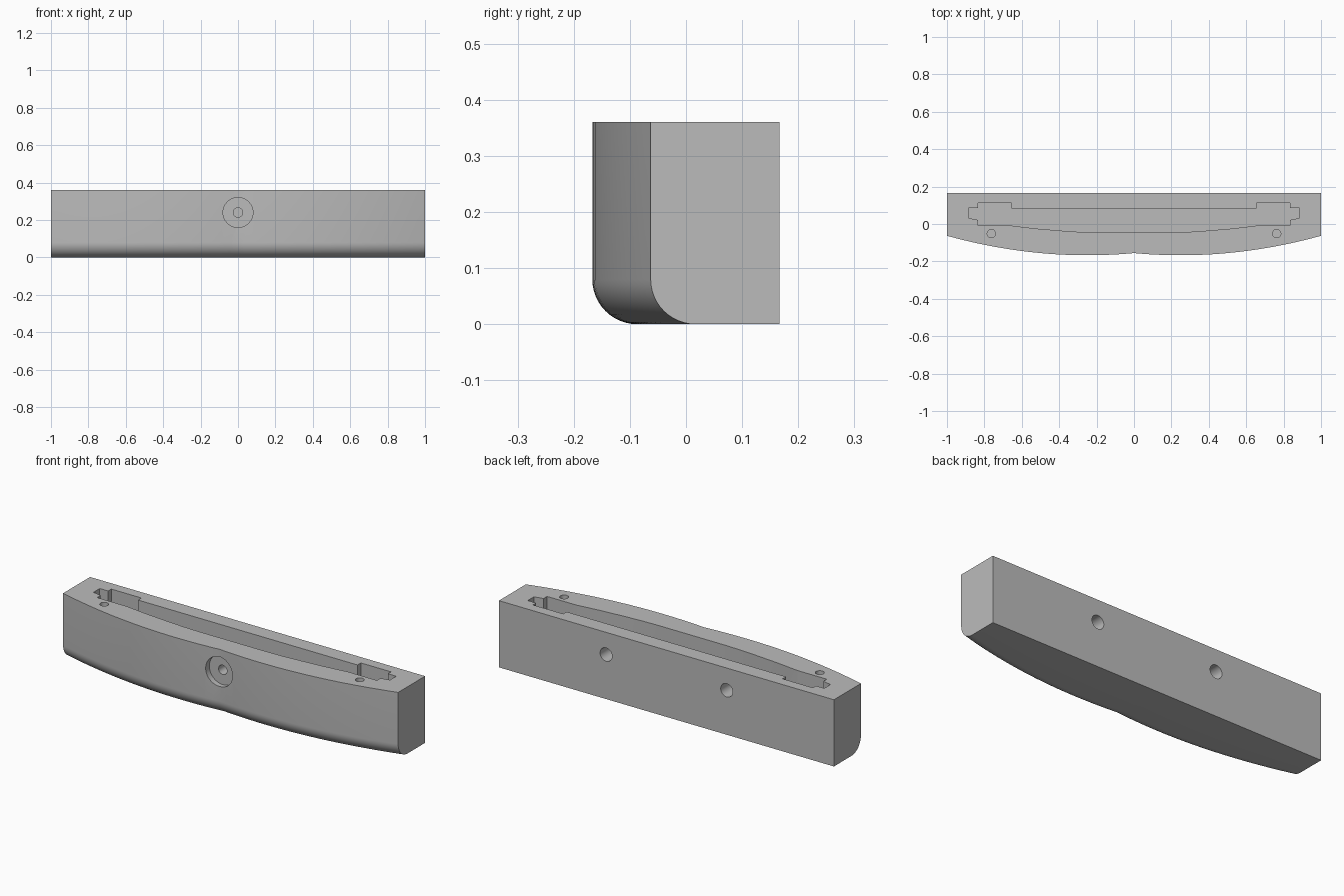
import bpy, bmesh, math
from mathutils import Matrix

cube = bpy.data.objects.get("Cube")
if cube:
    bpy.data.objects.remove(cube, do_unlink=True)

HEIGHT, BACK, FILLET = 0.36, 0.167, 0.08
HOLE_Z = 0.24

grey = bpy.data.materials.new("light grey")
grey.use_nodes = True
grey.diffuse_color = (0.5, 0.5, 0.5, 1)
grey.node_tree.nodes["Principled BSDF"].inputs["Base Color"].default_value = (0.5, 0.5, 0.5, 1)


def make_object(name, bm):
    bmesh.ops.recalc_face_normals(bm, faces=bm.faces)
    mesh = bpy.data.meshes.new(name)
    bm.to_mesh(mesh)
    bm.free()
    mesh.materials.append(grey)
    obj = bpy.data.objects.new(name, mesh)
    bpy.context.collection.objects.link(obj)
    return obj


def front_y(x):
    """Front outline: two shallow bows meeting at the middle."""
    return -0.167 + 0.185 * (abs(x) - 0.25) ** 2


def section(x):
    """Cross-section with a rounded lower front edge."""
    f = front_y(x)
    pts = [(x, BACK, 0), (x, BACK, HEIGHT), (x, f, HEIGHT)]
    for i in range(13):
        a = math.pi / 2 * i / 12
        pts.append((x, f + FILLET * (1 - math.cos(a)), FILLET * (1 - math.sin(a))))
    return pts


def make_body():
    bm = bmesh.new()
    steps = 48
    rings = [[bm.verts.new(p) for p in section(-1 + 2 * i / steps)] for i in range(steps + 1)]
    n = len(rings[0])
    for a, b in zip(rings, rings[1:]):
        for j in range(n):
            k = (j + 1) % n
            bm.faces.new((a[j], a[k], b[k], b[j]))
    bm.faces.new(rings[0])
    bm.faces.new(rings[-1])
    return make_object("curved_bar", bm)


def pocket_cutter(floor):
    """Stepped pocket outline, mirrored about the middle."""
    half = [(0.2, -0.045), (0.3, -0.042), (0.4, -0.035), (0.53, -0.024), (0.66, -0.008),
            (0.835, -0.008), (0.835, 0.022), (0.885, 0.032), (0.885, 0.085),
            (0.835, 0.085), (0.835, 0.112), (0.655, 0.112), (0.655, 0.083)]
    outline = half + [(-x, y) for x, y in reversed(half)]
    bm = bmesh.new()
    face = bm.faces.new([bm.verts.new((x, y, floor)) for x, y in outline])
    out = bmesh.ops.extrude_face_region(bm, geom=[face])
    top = [v for v in out["geom"] if isinstance(v, bmesh.types.BMVert)]
    bmesh.ops.translate(bm, verts=top, vec=(0, 0, HEIGHT + 0.1 - floor))
    return make_object("pocket_cutter", bm)


def hole_cutter(name, radius, centre, length, along_y=False):
    bm = bmesh.new()
    matrix = Matrix.Translation(centre)
    if along_y:
        matrix = matrix @ Matrix.Rotation(math.pi / 2, 4, "X")
    bmesh.ops.create_cone(bm, cap_ends=True, segments=48, radius1=radius, radius2=radius,
                          depth=length, matrix=matrix)
    return make_object(name, bm)


body = make_body()

# Pocket, front recess and its through hole
cutters = [
    pocket_cutter(0.12),
    hole_cutter("front_recess_cutter", 0.08, (0, -0.18, HOLE_Z), 0.1, True),
    hole_cutter("front_hole_cutter", 0.025, (0, -0.1, HOLE_Z), 0.2, True),
]
# Paired dowel holes in the top and fixing holes in the back
for side in (-1, 1):
    cutters.append(hole_cutter("dowel_hole_cutter", 0.022, (side * 0.763, -0.051, HEIGHT), 0.24))
    cutters.append(hole_cutter("back_hole_cutter", 0.036, (side * 0.36, 0.14, HOLE_Z), 0.16, True))

bpy.ops.object.select_all(action="DESELECT")
body.select_set(True)
bpy.context.view_layer.objects.active = body
for cutter in cutters:
    cutter.hide_render = True
    mod = body.modifiers.new("cut", "BOOLEAN")
    mod.operation = "DIFFERENCE"
    mod.solver = "EXACT"
    mod.object = cutter
    bpy.ops.object.modifier_apply(modifier=mod.name)
    bpy.data.objects.remove(cutter, do_unlink=True)

bpy.ops.object.shade_smooth_by_angle(angle=math.radians(30))
